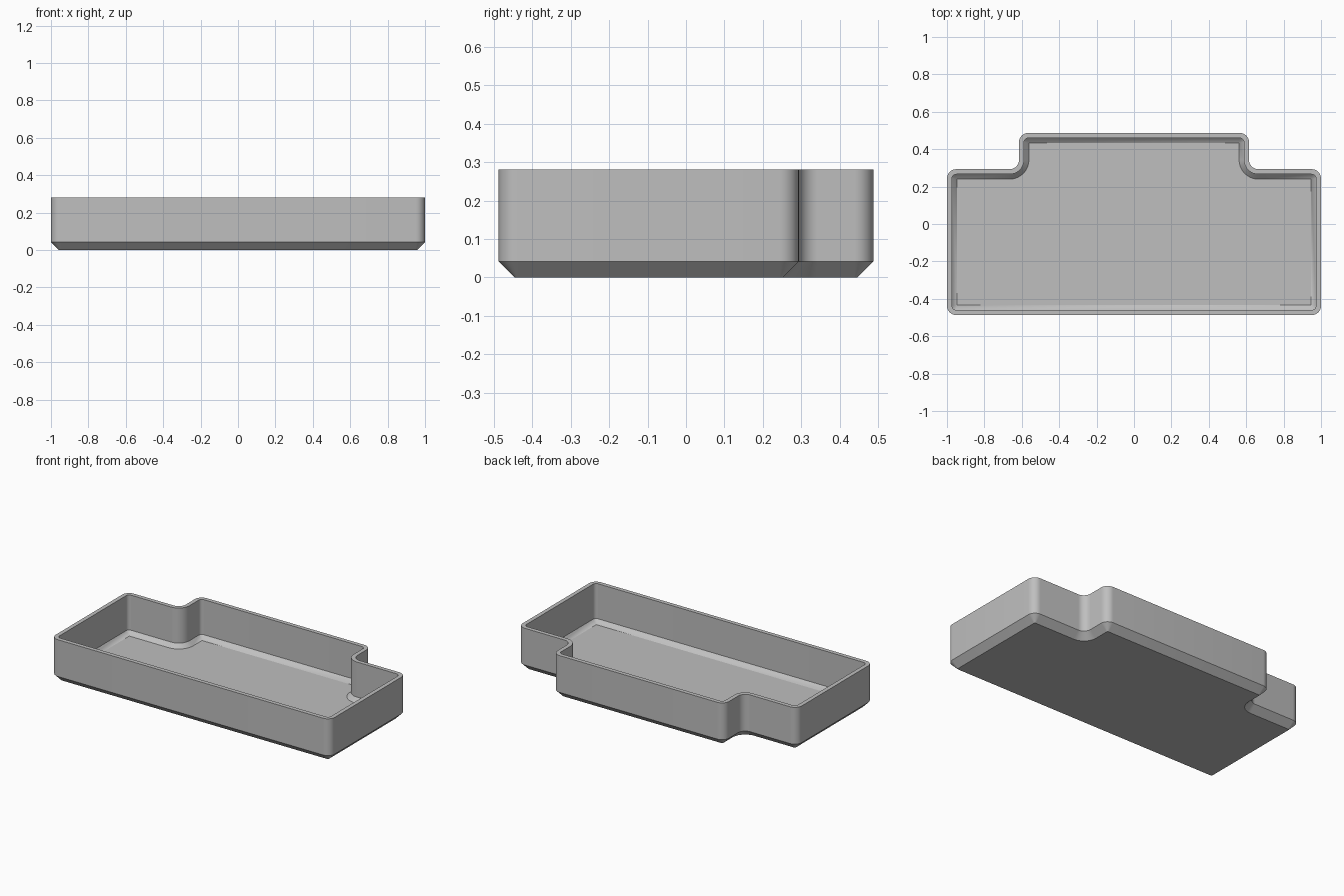
import bpy
import bmesh
import math
from mathutils import Vector

cube = bpy.data.objects.get("Cube")
if cube:
    bpy.data.objects.remove(cube, do_unlink=True)

RADIUS, WALL, CHAMFER, HEIGHT, STEPS = 0.05, 0.027, 0.042, 0.28, 10

# Right half of the stepped outline, mirrored to the left
half = [(1, -0.487), (1, 0.293), (0.615, 0.293), (0.615, 0.487)]
outline = [Vector(p) for p in half + [(-x, y) for x, y in reversed(half)]]


def rounded_outline(inset):
    """Outline moved inward, keeping its corner arcs concentric."""
    points = []
    for i, corner in enumerate(outline):
        u = (corner - outline[i - 1]).normalized()
        v = (outline[(i + 1) % len(outline)] - corner).normalized()
        convex = u.cross(v) > 0
        r = max(RADIUS - inset, 0) if convex else RADIUS + inset
        centre = corner + inset * (u.orthogonal() + v.orthogonal()) + r * (v - u)
        for s in range(STEPS + 1):
            a = math.pi / 2 * s / STEPS
            points.append(centre + r * (u * math.sin(a) - v * math.cos(a)))
    return points


# Wall section from the underside, over the rim, down to the floor
slope = CHAMFER + WALL * math.sqrt(2)
section = [(CHAMFER, 0), (0, CHAMFER), (0, HEIGHT), (WALL, HEIGHT),
           (WALL, slope - WALL), (slope - WALL, WALL)]

bm = bmesh.new()
rings = [[bm.verts.new((p.x, p.y, z)) for p in rounded_outline(inset)]
         for inset, z in section]
for low, high in zip(rings, rings[1:]):
    for i in range(len(low)):
        bm.faces.new((low[i - 1], low[i], high[i], high[i - 1]))
bm.faces.new(list(reversed(rings[0])))
bm.faces.new(rings[-1])
bmesh.ops.remove_doubles(bm, verts=bm.verts, dist=0.0003)
bmesh.ops.recalc_face_normals(bm, faces=bm.faces)

mesh = bpy.data.meshes.new("tray")
bm.to_mesh(mesh)
bm.free()
tray = bpy.data.objects.new("tray", mesh)
bpy.context.collection.objects.link(tray)

# Plain grey plastic
grey = bpy.data.materials.new("grey plastic")
grey.use_nodes = True
colour = (0.52, 0.52, 0.52, 1)
grey.diffuse_color = colour
grey.node_tree.nodes["Principled BSDF"].inputs["Base Color"].default_value = colour
mesh.materials.append(grey)

bpy.ops.object.select_all(action="DESELECT")
tray.select_set(True)
bpy.context.view_layer.objects.active = tray
bpy.ops.object.shade_smooth_by_angle(angle=math.radians(30))
